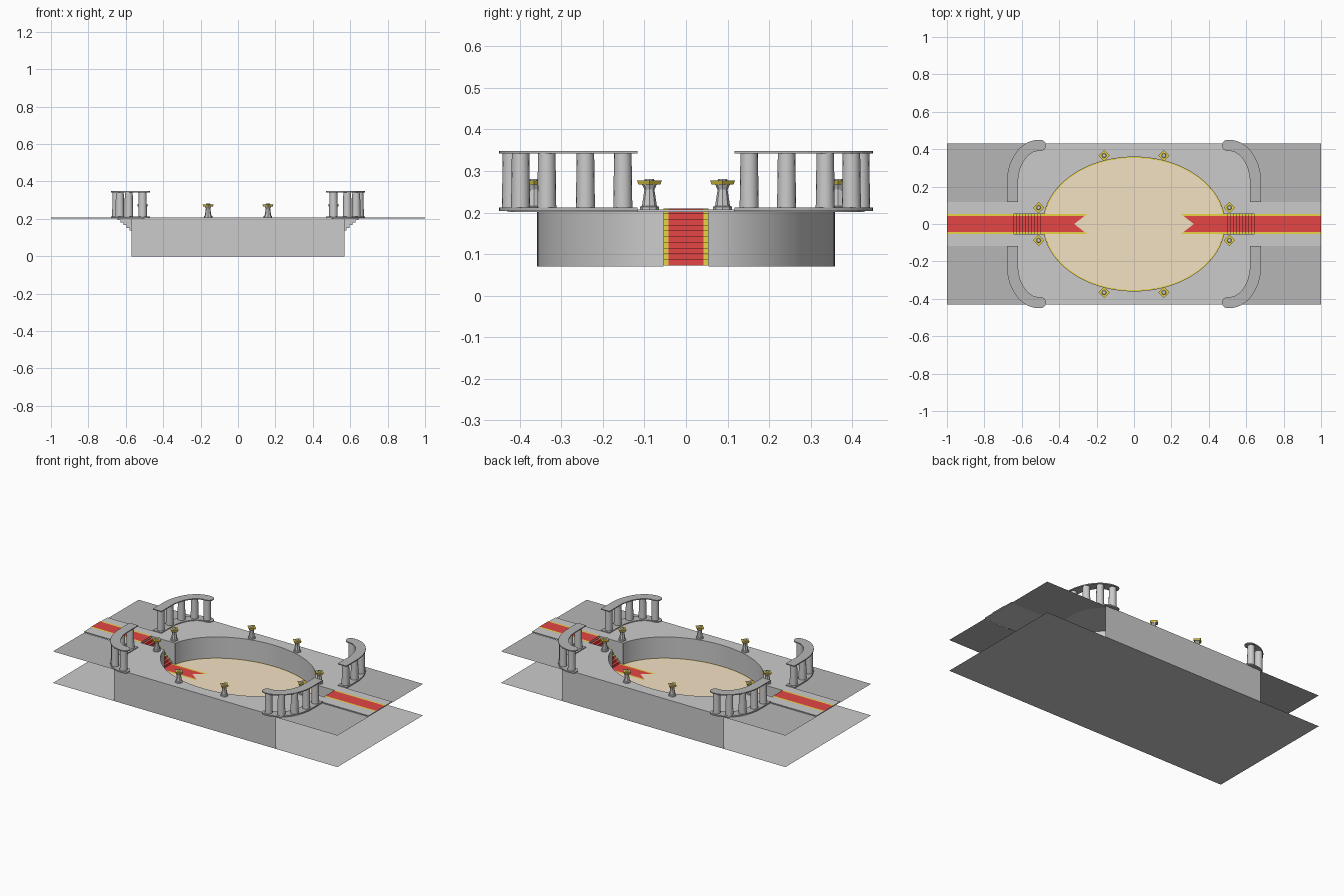
import bpy, bmesh, math
from math import sin, cos, pi

if "Cube" in bpy.data.objects:
    bpy.data.objects.remove(bpy.data.objects["Cube"])

TOP, PIT = 0.207, 0.07        # heights of the terrace and the pit floor
RX, RY = 0.485, 0.358         # pit radii
SW, SX = 0.054, 0.645         # stair half width and stair top end
HY = 0.43                     # half depth of the site


def material(name, rgb):
    m = bpy.data.materials.new(name)
    m.diffuse_color = (*rgb, 1)
    m.use_nodes = True
    m.node_tree.nodes["Principled BSDF"].inputs["Base Color"].default_value = m.diffuse_color
    return m


RED = material("red_cloth", (0.78, 0.06, 0.06))
GOLD = material("gold", (0.83, 0.65, 0.06))
SAND = material("sand", (0.9, 0.76, 0.55))
DARK = material("dark_stone", (0.47, 0.47, 0.47))


def finish(name, bm, mats=(), mirror=None, smooth=False):
    me = bpy.data.meshes.new(name)
    bm.to_mesh(me)
    bm.free()
    ob = bpy.data.objects.new(name, me)
    bpy.context.collection.objects.link(ob)
    for m in mats:
        me.materials.append(m)
    if mirror:
        mod = ob.modifiers.new("mirror", 'MIRROR')
        mod.use_axis = mirror
        mod.use_mirror_merge = False
    if smooth:
        bpy.ops.object.select_all(action='DESELECT')
        ob.select_set(True)
        bpy.context.view_layer.objects.active = ob
        bpy.ops.object.shade_smooth_by_angle(angle=math.radians(35))
    return ob


def plate(name, loops, z, thick=0, **kw):
    """Flat shape from outline loops (later loops are holes), top at z."""
    bm = bmesh.new()
    edges = []
    for loop in loops:
        vs = [bm.verts.new((x, y, z)) for x, y in loop]
        edges += [bm.edges.new((vs[i - 1], vs[i])) for i in range(len(vs))]
    bmesh.ops.triangle_fill(bm, edges=edges, use_beauty=True, use_dissolve=False)
    for f in bm.faces:
        f.normal_update()
        if f.normal.z < 0:
            f.normal_flip()
    if thick:
        ext = bmesh.ops.extrude_face_region(bm, geom=bm.faces[:], use_keep_orig=True)
        for v in ext["geom"]:
            if isinstance(v, bmesh.types.BMVert):
                v.co.z -= thick
        bmesh.ops.recalc_face_normals(bm, faces=bm.faces)
    bmesh.ops.dissolve_limit(bm, angle_limit=0.01, verts=bm.verts, edges=bm.edges)
    return finish(name, bm, **kw)


def revolve(bm, profile, cx, cy, n):
    """Closed turned shape from (radius, z) pairs."""
    rings = [[bm.verts.new((cx + r * cos(2 * pi * i / n), cy + r * sin(2 * pi * i / n), z))
              for i in range(n)] for r, z in profile]
    for a, b in zip(rings, rings[1:]):
        for i in range(n):
            j = (i + 1) % n
            bm.faces.new((a[i], a[j], b[j], b[i]))
    bm.faces.new(rings[0][::-1])
    bm.faces.new(rings[-1])


def arc(a0, a1, n, rx=RX, ry=RY, cx=0, cy=0):
    return [(cx + rx * cos(a0 + (a1 - a0) * i / n), cy + ry * sin(a0 + (a1 - a0) * i / n))
            for i in range(n + 1)]


# curved balustrade centre line in the +x +y corner
bend = [(0.65, 0.117)] + arc(0, pi / 2, 14, 0.14, 0.2, 0.51, 0.22) + [(0.5, 0.42)]

# ground sheet
plate("ground", [[(-1, -HY), (1, -HY), (1, HY), (-1, HY)]], 0)

# terrace with pit and stair opening
q = bend[:-1] + [(0.5, HY)]
half = [(1, 0.117)] + q
left = [(-x, y) for x, y in half[::-1]]
outline = half + left + [(x, -y) for x, y in left[::-1]] + [(x, -y) for x, y in half[::-1]]
t0 = math.asin(SW / RY)
back_arc = arc(t0, pi - t0, 48)
hole = [(SX, SW)] + back_arc + [(-SX, SW)]
hole += [(x, -y) for x, y in hole[::-1]]
plate("terrace", [outline, hole], TOP, 0.006)

# dark corner sheets
plate("corner_floor", [half + [(1, HY)]], 0.2, mats=[DARK], mirror=(True, True, False))

# front and back retaining walls
bm = bmesh.new()
bm.faces.new([bm.verts.new(c) for c in ((-0.57, -HY, 0), (0.57, -HY, 0),
                                        (0.57, -HY, 0.202), (-0.57, -HY, 0.202))])
finish("retaining_wall", bm, mirror=(False, True, False))

# pit wall
bm = bmesh.new()
low = [bm.verts.new((x, y, PIT)) for x, y in back_arc]
high = [bm.verts.new((x, y, TOP)) for x, y in back_arc]
for i in range(len(low) - 1):
    bm.faces.new((low[i], low[i + 1], high[i + 1], high[i]))
finish("pit_wall", bm, mirror=(False, True, False), smooth=True)

# sand floor and its gold edge
plate("sand_floor", [arc(0, 2 * pi, 96)[:-1]], PIT, mats=[SAND])
plate("floor_trim", [arc(0, 2 * pi, 96)[:-1], arc(0, 2 * pi, 96, RX - 0.005, RY - 0.005)[:-1]],
      PIT + 0.002, mats=[GOLD])

# stair profile, from terrace level down to the pit floor
N = 10
run, rise = (SX - RX) / N, (TOP - PIT) / N
steps = []
for i in range(N):
    x = SX - i * run
    steps += [(x, TOP - i * rise), (x, TOP - (i + 1) * rise)]
steps.append((RX, PIT))

# stair side walls
bm = bmesh.new()
bm.faces.new([bm.verts.new((x, SW, z)) for x, z in steps[1:] + [(RX, TOP), (SX, TOP)]])
finish("stair_side", bm, mirror=(True, True, False))

# carpet over terrace, steps and sand, with a swallowtail end
bm = bmesh.new()
cols = (-SW, -0.042, 0, 0.042, SW)
path = [(1, TOP)] + steps + [(None, PIT)]
grid = []
for x, z in path:
    grid.append([bm.verts.new((0.25 + 0.07 * (1 - abs(y) / SW) if x is None else x, y, z + 0.003))
                 for y in cols])
for a, b in zip(grid, grid[1:]):
    for i in range(4):
        f = bm.faces.new((a[i], a[i + 1], b[i + 1], b[i]))
        f.material_index = 1 if i in (0, 3) else 0
finish("carpet", bm, mats=[RED, GOLD], mirror=(True, False, False))

# balustrade base and handrail
W = 0.03
outer, inner = [], []
for i, (x, y) in enumerate(bend):
    p, n = bend[max(i - 1, 0)], bend[min(i + 1, len(bend) - 1)]
    dx, dy = n[0] - p[0], n[1] - p[1]
    d = math.hypot(dx, dy)
    outer.append((x + dy / d * W, y - dx / d * W))
    inner.append((x - dy / d * W, y + dx / d * W))
cap = arc(pi / 2, 3 * pi / 2, 8, W, W, *bend[-1])[1:-1]
rail = outer + cap + inner[::-1]
plate("balustrade_base", [rail], TOP + 0.005, 0.008, mats=[DARK], mirror=(True, True, False))
plate("handrail", [rail], 0.348, 0.006, mats=[DARK], mirror=(True, True, False))

# balustrade columns
bm = bmesh.new()
for x, y in ((0.65, 0.152), (0.65, 0.242), (0.632, 0.335), (0.584, 0.398), (0.51, 0.42)):
    revolve(bm, [(0.023, TOP), (0.021, 0.345)], x, y, 16)
finish("balustrade_column", bm, mirror=(True, True, False), smooth=True)

# braziers around the pit
spots = ((0.51, 0.088), (0.16, 0.366))
bm = bmesh.new()
for x, y in spots:
    revolve(bm, [(0.023, TOP), (0.023, 0.214), (0.018, 0.216), (0.012, 0.255), (0.018, 0.268)], x, y, 8)
    revolve(bm, [(0.014, 0.275), (0.01, 0.281)], x, y, 8)
finish("brazier_stand", bm, mirror=(True, True, False))
bm = bmesh.new()
for x, y in spots:
    revolve(bm, [(0.026, 0.267), (0.03, 0.277)], x, y, 4)
finish("brazier_bowl", bm, mats=[GOLD], mirror=(True, True, False))
